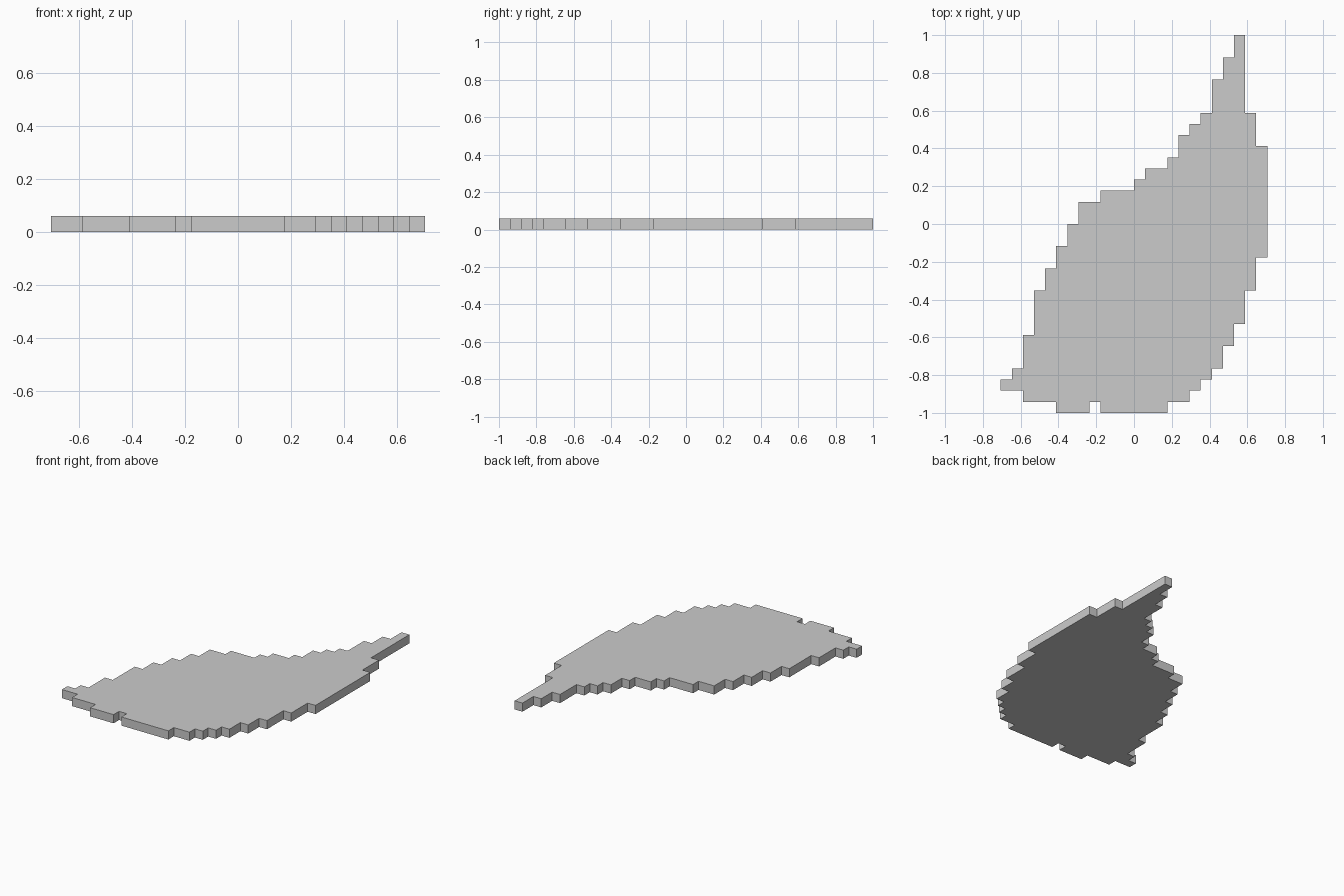
import bpy, bmesh

if "Cube" in bpy.data.objects:
    bpy.data.objects.remove(bpy.data.objects["Cube"])

CELL = 1 / 17  # size of one stair step; also the slab thickness

# Stepped edges, bottom to top: (x of the vertical wall, y where it ends), in cells
RIGHT = [(3, -16), (5, -15), (6, -14), (7, -13), (8, -11), (9, -9),
         (10, -6), (11, -3), (12, 7), (11, 10), (10, 17)]
# Left edge, top to bottom
LEFT = [(9, 15), (8, 13), (7, 10), (6, 9), (5, 8), (4, 6), (3, 5), (1, 4),
        (0, 3), (-3, 2), (-5, 0), (-6, -2), (-7, -4), (-8, -6), (-9, -10),
        (-10, -13), (-11, -14), (-12, -15), (-10, -16), (-7, -17)]
# Small notch in the bottom edge
NOTCH = [(-4, -16), (-3, -17)]


def stair_outline(steps, y):
    """Turn wall steps into the corner points of a closed outline."""
    points = []
    for x, y_end in steps:
        points += [(x, y), (x, y_end)]
        y = y_end
    return points


def make_slab(name, outline, height):
    bm = bmesh.new()
    base = bm.faces.new([bm.verts.new((x * CELL, y * CELL, 0)) for x, y in outline])
    top = bmesh.ops.extrude_face_region(bm, geom=[base], use_keep_orig=True)
    bmesh.ops.translate(bm, vec=(0, 0, height),
                        verts=[v for v in top["geom"] if isinstance(v, bmesh.types.BMVert)])
    bmesh.ops.recalc_face_normals(bm, faces=bm.faces[:])
    mesh = bpy.data.meshes.new(name)
    bm.to_mesh(mesh)
    bm.free()
    obj = bpy.data.objects.new(name, mesh)
    bpy.context.collection.objects.link(obj)
    return obj


# Flat stepped plate
make_slab("stepped_plate", stair_outline(RIGHT + LEFT + NOTCH, -17), CELL)
